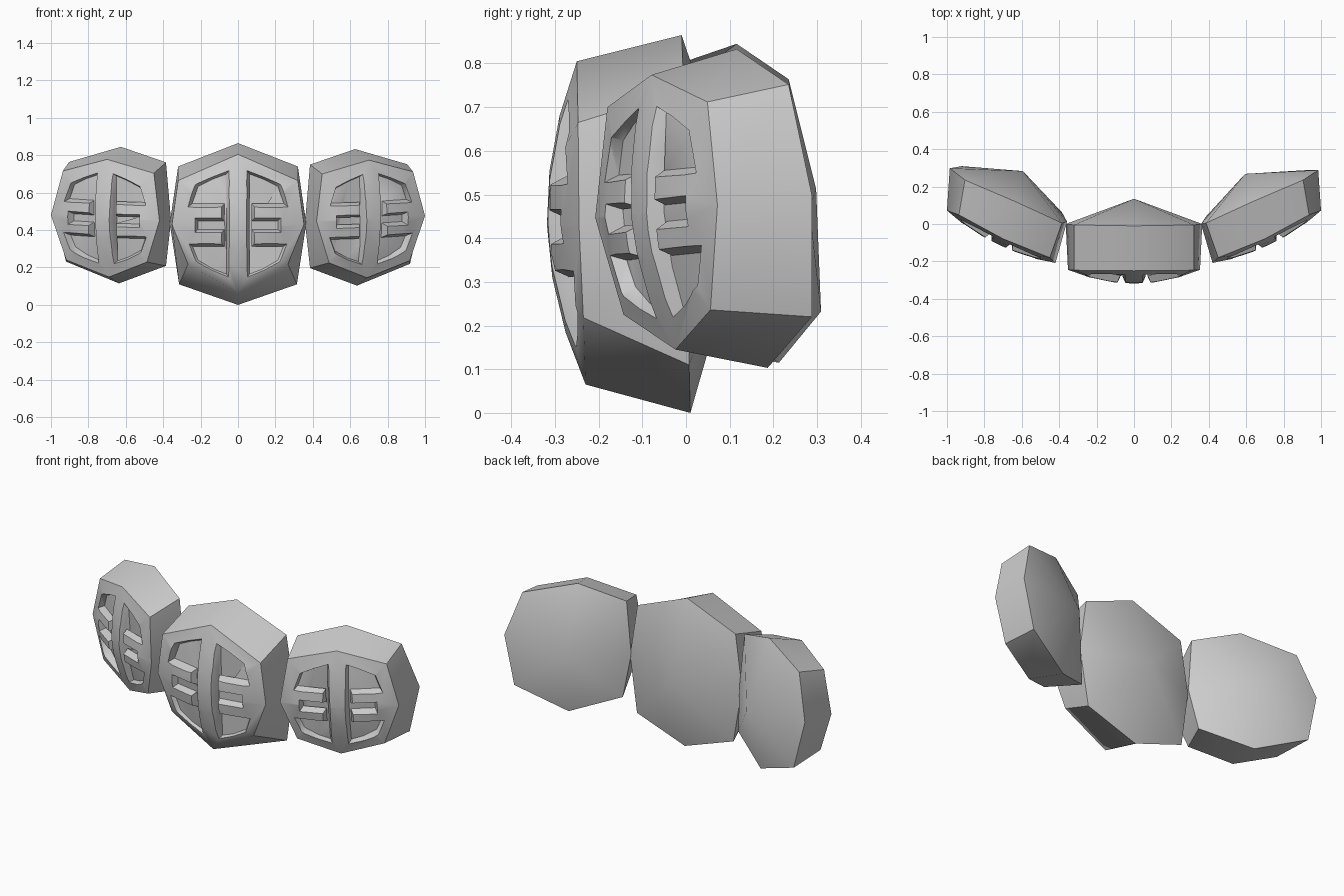
import bpy, bmesh, math
from mathutils import Vector

if "Cube" in bpy.data.objects:
    bpy.data.objects.remove(bpy.data.objects["Cube"])

grey = bpy.data.materials.new("plain_grey")
grey.diffuse_color = (0.6, 0.6, 0.6, 1)
grey.use_nodes = True
grey.node_tree.nodes["Principled BSDF"].inputs["Base Color"].default_value = grey.diffuse_color

# One half of the recess outline: a D with two bars reaching in from its outer side
RECESS = [(.12, .80), (.12, .4), (.12, 0), (.12, -.4), (.12, -.80), (.40, -.70), (.65, -.56),
          (.77, -.27), (.26, -.27), (.26, -.13), (.66, -.13), (.66, .10), (.26, .10),
          (.26, .24), (.77, .24), (.65, .58), (.40, .70)]


def mesh_object(name, bm):
    bmesh.ops.recalc_face_normals(bm, faces=bm.faces)
    me = bpy.data.meshes.new(name)
    bm.to_mesh(me)
    bm.free()
    me.materials.append(grey)
    ob = bpy.data.objects.new(name, me)
    bpy.context.collection.objects.link(ob)
    return ob


def bridge(bm, a, b):
    n = len(a)
    for i in range(n):
        j = (i + 1) % n
        bm.faces.new((a[i], a[j], b[j], b[i]))


def fan(bm, ring, tip):
    n = len(ring)
    for i in range(n):
        bm.faces.new((ring[i], ring[(i + 1) % n], tip))


def inset(points, d):
    # Offset a clockwise or anticlockwise outline inward
    n = len(points)
    p = [Vector(q) for q in points]
    area = sum(p[i].x * p[(i + 1) % n].y - p[(i + 1) % n].x * p[i].y for i in range(n))
    s = 1 if area > 0 else -1
    out = []
    for i in range(n):
        e1 = (p[i] - p[i - 1]).normalized()
        e2 = (p[(i + 1) % n] - p[i]).normalized()
        n1, n2 = Vector((-e1.y, e1.x)) * s, Vector((-e2.y, e2.x)) * s
        out.append(p[i] + (n1 + n2) * d / (1 + n1.dot(n2)))
    return out


def make_pad(name, front, back, apex, bulge):
    front = [Vector(p) for p in front]
    mid = (front[0] + front[4] + front[2] + front[6]) / 4
    axis_u = (front[2] - front[6]) / 2
    axis_v = (front[0] - front[4]) / 2
    out = axis_u.cross(axis_v).normalized()
    if out.y > 0:
        out = -out

    # Solid pad: domed front, slanted side wall, shallow cone at the back
    bm = bmesh.new()
    rings = [[bm.verts.new(p) for p in back]]
    for s in (1, .67, .33):
        rings.append([bm.verts.new(mid + (p - mid) * s + out * bulge * (1 - s * s)) for p in front])
    for a, b in zip(rings, rings[1:]):
        bridge(bm, a, b)
    fan(bm, rings[-1], bm.verts.new(mid + out * bulge))
    fan(bm, rings[0], bm.verts.new(apex))
    pad = mesh_object(name, bm)

    # Cutter with sloping walls that follows the dome, one for each half
    def place(u, v, h, follow=True):
        dome = bulge * (1 - min(1, u * u + v * v)) if follow else 0
        return mid + axis_u * u + axis_v * v + out * (dome + h)

    bm = bmesh.new()
    floor = inset(RECESS, .055)
    for side in (-1, 1):
        top = [bm.verts.new(place(side * u, v, .15, False)) for u, v in RECESS]
        lip = [bm.verts.new(place(side * u, v, .006)) for u, v in RECESS]
        low = [bm.verts.new(place(side * u, v, -.036)) for u, v in floor]
        bridge(bm, top, lip)
        bridge(bm, lip, low)
        bm.faces.new(top)
        bm.faces.new(low)
    bmesh.ops.triangulate(bm, faces=bm.faces)
    cutter = mesh_object(name + "_cutter", bm)
    cutter.hide_render = True

    mod = pad.modifiers.new("recess", 'BOOLEAN')
    mod.operation, mod.solver, mod.object = 'DIFFERENCE', 'EXACT', cutter
    bpy.ops.object.select_all(action='DESELECT')
    bpy.context.view_layer.objects.active = pad
    pad.select_set(True)
    bpy.ops.object.modifier_apply(modifier=mod.name)
    bpy.data.objects.remove(cutter)
    bpy.ops.object.shade_smooth_by_angle(angle=math.radians(48))


# Middle pad, mirrored from its right half
def mirrored(half):
    return half + [(-x, y, z) for x, y, z in half[-2:0:-1]]


make_pad("middle_pad",
         mirrored([(0, -.25, .805), (.32, -.247, .665), (.353, -.245, .43), (.267, -.235, .218), (0, -.23, .065)]),
         mirrored([(0, -.01, .865), (.32, -.005, .74), (.365, 0, .435), (.315, .007, .11), (0, .01, 0)]),
         (0, .135, .435), .076)

# Side pads, angled backward; the left one sits slightly higher and tilts a little more
SIDE_FRONT = [(.70, -.079, .774), (.936, .049, .712), (1, .072, .476), (.918, .056, .236),
              (.69, -.024, .145), (.487, -.143, .225), (.42, -.208, .447), (.45, -.18, .70)]
SIDE_BACK = [(.626, .116, .833), (.904, .235, .752), (.985, .288, .50), (.92, .288, .22),
             (.636, .187, .103), (.385, .04, .197), (.358, 0, .44), (.385, .005, .75)]
make_pad("right_pad", SIDE_FRONT, SIDE_BACK, (.594, .268, .46), .055)
make_pad("left_pad", [(-x, y, z + .004) for x, y, z in SIDE_FRONT],
         [(-x, y + .04 * (.75 - z) * (z < .7), z + .012) for x, y, z in SIDE_BACK],
         (-.594, .283, .47), .055)
